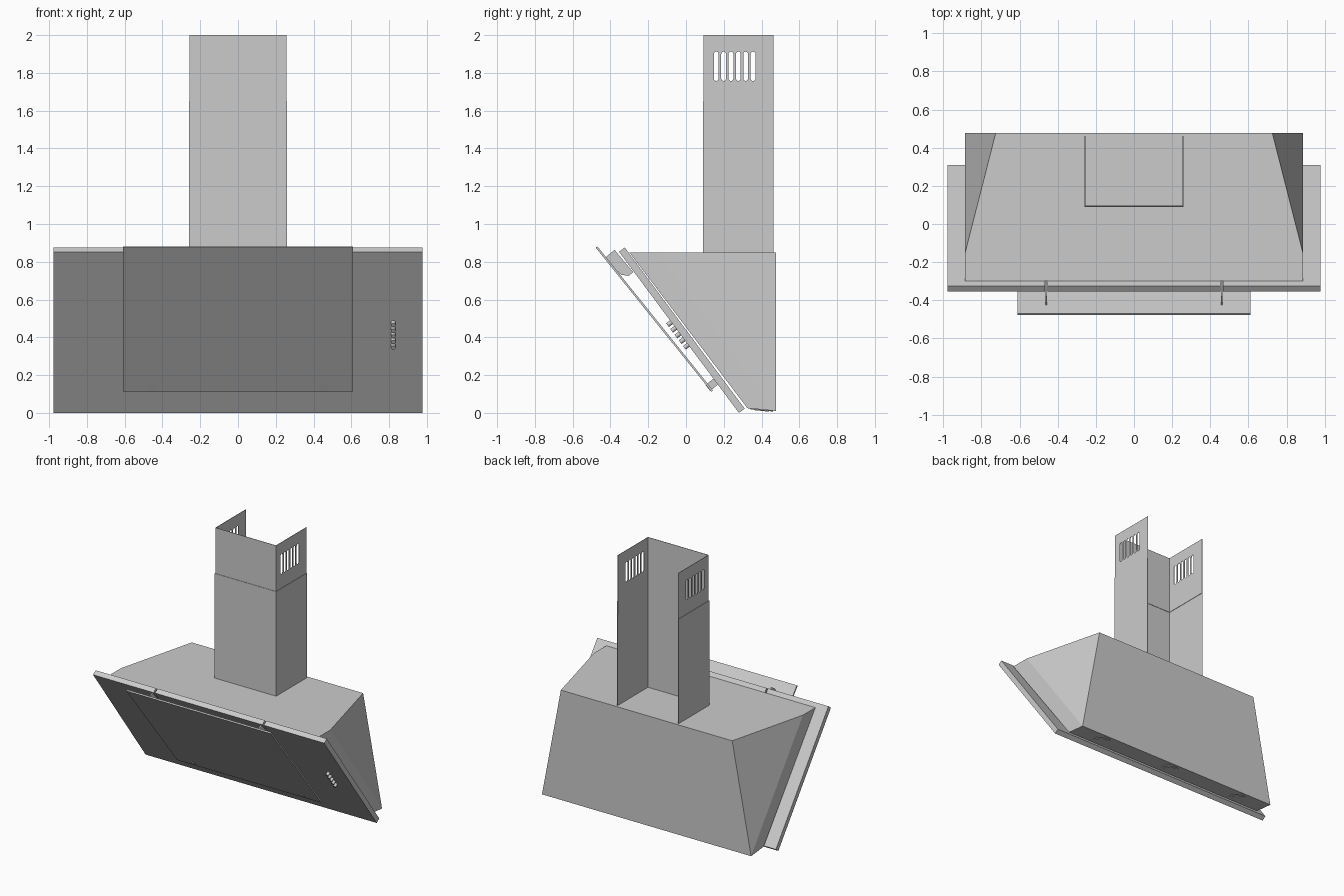
import bpy, bmesh, math
from mathutils import Vector, Matrix

if "Cube" in bpy.data.objects:
    bpy.data.objects.remove(bpy.data.objects["Cube"])

steel = bpy.data.materials.new("brushed steel grey")
steel.use_nodes = True
steel.diffuse_color = (0.6, 0.6, 0.6, 1)
steel.node_tree.nodes["Principled BSDF"].inputs["Base Color"].default_value = (0.6, 0.6, 0.6, 1)


def finish(name, bm):
    bmesh.ops.recalc_face_normals(bm, faces=bm.faces)
    mesh = bpy.data.meshes.new(name)
    bm.to_mesh(mesh)
    bm.free()
    obj = bpy.data.objects.new(name, mesh)
    obj.data.materials.append(steel)
    bpy.context.collection.objects.link(obj)
    return obj


def prism(name, points, depth):
    """Extrude a closed outline of 3D points along a vector."""
    bm = bmesh.new()
    face = bm.faces.new([bm.verts.new(p) for p in points])
    grown = bmesh.ops.extrude_face_region(bm, geom=[face])["geom"]
    verts = [g for g in grown if isinstance(g, bmesh.types.BMVert)]
    bmesh.ops.translate(bm, vec=Vector(depth), verts=verts)
    return finish(name, bm)


def side_prism(name, profile, x0, x1):
    """Extrude a (y, z) side profile across x."""
    return prism(name, [(x0, y, z) for y, z in profile], (x1 - x0, 0, 0))


def slab(name, low, high, thick, half):
    """Tilted board; low and high lie on its front surface in (y, z)."""
    a, b = Vector(low), Vector(high)
    d = (b - a).normalized()
    n = Vector((d.y, -d.x)) * thick
    return side_prism(name, [a, b, b + n, a + n], -half, half)


def disc(name, center, normal, radius, height, sides):
    bm = bmesh.new()
    rot = Vector(normal).to_track_quat("Z", "Y").to_matrix().to_4x4()
    bmesh.ops.create_cone(bm, cap_ends=True, segments=sides, radius1=radius, radius2=radius,
                          depth=height, matrix=Matrix.Translation(center) @ rot)
    obj = finish(name, bm)
    for f in obj.data.polygons:
        f.use_smooth = len(f.vertices) == 4
    for e in obj.data.edges:
        z = [obj.data.vertices[i].co for i in e.vertices]
        e.use_edge_sharp = abs((z[0] - z[1]).dot(Vector(normal).normalized())) < height / 2
    return obj


def cut(obj, cutter):
    cutter.hide_render = True
    mod = obj.modifiers.new("cut", "BOOLEAN")
    mod.operation, mod.solver, mod.object = "DIFFERENCE", "EXACT", cutter
    bpy.context.view_layer.objects.active = obj
    bpy.ops.object.modifier_apply(modifier=mod.name)
    bpy.data.objects.remove(cutter)


# Hood body: wide at the base, rear corners sliced off towards the top
bm = bmesh.new()
rows = []
for s in (-1, 1):
    rows.append([bm.verts.new(p) for p in (
        (s * .885, -.30, .85), (s * .885, -.15, .85), (s * .725, .477, .85),
        (s * .885, .477, .01), (s * .885, .325, .025))])
for fl, ml, bl, lb, lf in rows:
    bm.faces.new((fl, ml, lb, lf))
    bm.faces.new((ml, bl, lb))
L, R = rows
bm.faces.new(L[:3] + R[2::-1])
for i, j in ((2, 3), (3, 4), (4, 0)):
    bm.faces.new((L[i], L[j], R[j], R[i]))
finish("hood_body", bm)

# Tilted main panel with slots for the hinge arms
panel_low, panel_high = Vector((.28, 0)), Vector((-.355, .853))
panel = slab("main_panel", panel_low, panel_high, .038, .978)
for s in (-1, 1):
    slot = side_prism("slot_cutter", [(-.42, .75), (-.42, .95), (-.2, .95), (-.2, .75)],
                      s * .46 - .006, s * .46 + .006)
    cut(panel, slot)

# Front cover held away from the panel
slab("front_cover", (.135, .112), (-.478, .875), .011, .61)

# Hinge arms and lower catches between cover and panel
arm = [(-.43, .82), (-.378, .863), (-.28, .745), (-.305, .725), (-.345, .732)]
catch = [(.103, .147), (.15, .185), (.175, .155), (.128, .117)]
for s, side in ((1, "left"), (-1, "right")):
    side_prism("hinge_arm_" + side, arm, s * .46 - .005, s * .46 + .005)
    side_prism("lower_catch_" + side, catch, s * .46 - .02, s * .46 + .02)

# Control buttons, perpendicular to the panel
along = (panel_high - panel_low).normalized()
out = Vector((0, -along.y, along.x))
for i in range(5):
    z = .36 + i * .03
    y = panel_low.x + along.x / along.y * z
    disc("button_%d" % (i + 1), Vector((.822, y, z)) + out * .01, out, .012, .032, 16)

# Round lamps under the base
down = Vector((0, -.1, -1))
for i, x in enumerate((-.64, 0, .64)):
    c = Vector((x, .4, .0175))
    disc("lamp_rim_%d" % (i + 1), c, down, .06, .008, 32)
    disc("lamp_lens_%d" % (i + 1), c + down * .002, down, .04, .010, 32)


# Chimney: two telescoping sheet channels, open at back and top
def channel(name, x, y, t, z0, z1):
    outline = [(-x, .462), (-x, y), (x, y), (x, .462),
               (x - t, .462), (x - t, y + t), (t - x, y + t), (t - x, .462)]
    return prism(name, [(px, py, z0) for px, py in outline], (0, 0, z1 - z0))


channel("lower_chimney", .26, .09, .003, .85, 1.65)
upper = channel("upper_chimney", .257, .093, .003, 1.55, 2.0)

# Rounded vent slots through both chimney sides
for i in range(6):
    yc, r = .16 + i * .039, .0125
    ring = []
    for k in range(18):
        a = math.pi * (k if k < 9 else k - 1) / 8
        ring.append((yc + r * math.cos(a), (1.9 if k < 9 else 1.77) + r * math.sin(a)))
    cut(upper, side_prism("vent_cutter", ring, -.4, .4))
